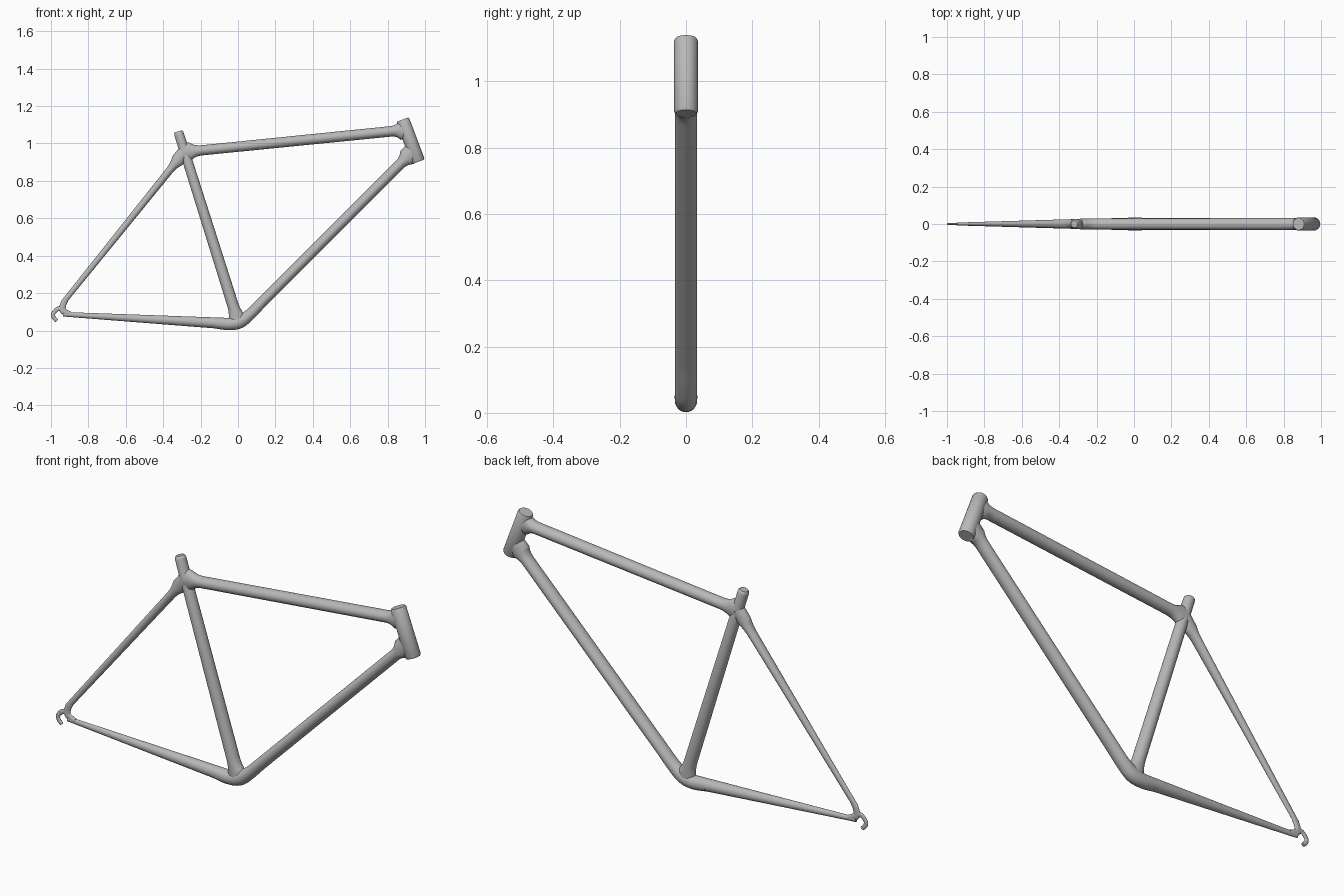
import bpy, bmesh, math
from mathutils import Vector

if "Cube" in bpy.data.objects:
    bpy.data.objects.remove(bpy.data.objects["Cube"])

# Single bare-frame colour
grey = bpy.data.materials.new("frame grey")
grey.use_nodes = True
colour = (0.48, 0.48, 0.48, 1)
grey.diffuse_color = colour
grey.node_tree.nodes["Principled BSDF"].inputs["Base Color"].default_value = colour
SIDES = 24


def curve_through(points, steps):
    """Smooth path through stations (x, z, half width, half depth)."""
    pts = [Vector(p) for p in points]
    out = []
    for i in range(len(pts) - 1):
        p0, p1, p2 = pts[max(i - 1, 0)], pts[i], pts[i + 1]
        p3 = pts[min(i + 2, len(pts) - 1)]
        for s in range(steps):
            t = s / steps
            m1, m2 = (p2 - p0) / 2, (p3 - p1) / 2
            out.append(p1 * (2*t**3 - 3*t**2 + 1) + m1 * (t**3 - 2*t**2 + t)
                       + p2 * (3*t**2 - 2*t**3) + m2 * (t**3 - t**2))
    return out + [pts[-1]]


def sweep(name, stations):
    """Skin elliptical rings along a path lying in the frame's plane."""
    bm = bmesh.new()
    st = [Vector(s) for s in stations]
    rings = []
    for i, s in enumerate(st):
        d = st[min(i + 1, len(st) - 1)] - st[max(i - 1, 0)]
        across = Vector((-d[1], 0, d[0])).normalized()
        ring = []
        for k in range(SIDES):
            a = math.tau * k / SIDES
            co = Vector((s[0], 0, s[1])) + across * s[2] * math.cos(a)
            co.y = s[3] * math.sin(a)
            ring.append(bm.verts.new(co))
        rings.append(ring)
    for r, q in zip(rings, rings[1:]):
        for k in range(SIDES):
            n = (k + 1) % SIDES
            bm.faces.new((r[k], r[n], q[n], q[k]))
    bm.faces.new(rings[0])
    bm.faces.new(rings[-1])
    bmesh.ops.recalc_face_normals(bm, faces=bm.faces)
    mesh = bpy.data.meshes.new(name)
    bm.to_mesh(mesh)
    bm.free()
    mesh.materials.append(grey)
    obj = bpy.data.objects.new(name, mesh)
    bpy.context.collection.objects.link(obj)
    bpy.ops.object.select_all(action='DESELECT')
    obj.select_set(True)
    bpy.context.view_layer.objects.active = obj
    bpy.ops.object.shade_smooth_by_angle(angle=math.radians(40))
    return obj


def flared(a, b, start=None, end=None):
    """Straight tube whose ends widen into a joint: (inset, reach, amount)."""
    a, b = Vector(a), Vector(b)
    length = (b - a).to_2d().length
    marks = {0, length / 2, length}
    for flare, side in ((start, 0), (end, 1)):
        if flare:
            for k in range(9):
                d = flare[0] + flare[1] * k / 8
                marks.add(length - d if side else d)
    out = []
    for m in sorted(marks):
        p = a.lerp(b, m / length)
        for flare, d in ((start, m), (end, length - m)):
            if flare:
                f = min(max(1 - (d - flare[0]) / flare[1], 0), 1)
                p[2] += flare[2] * f ** 2.5
        out.append(p)
    return out


# Upright tubes, with softened open ends
head_top, head_low = Vector((0.88, 1.128, 0.036, 0.036)), Vector((0.963, 0.902, 0.038, 0.036))
head = [head_top.lerp(head_low, t) for t in (0, 0.03, 0.5, 0.97, 1)]
for end in (head[0], head[-1]):
    end[2] -= 0.004
    end[3] -= 0.004
sweep("head_tube", head)

seat = flared((0.003, 0.04, 0.031, 0.031), (-0.315, 1.05, 0.026, 0.027), start=(0.04, 0.07, 0.012))
seat.append(Vector((-0.317, 1.058, 0.025, 0.025)))
seat.append(Vector((-0.319, 1.065, 0.019, 0.018)))
sweep("seat_tube", seat)

# Main triangle
sweep("top_tube", flared((-0.287, 0.954, 0.027, 0.029), (0.9, 1.073, 0.028, 0.032),
                         (0.03, 0.07, 0.022), (0.035, 0.05, 0.022)))
sweep("down_tube", flared((0.064, 0.086, 0.028, 0.033), (0.935, 0.957, 0.028, 0.033),
                          end=(0.045, 0.06, 0.022)))

# Rounded bend joining the down tube to the chain stay
sweep("bottom_bracket", curve_through([
    (-0.12, 0.039, 0.028, 0.031), (-0.05, 0.035, 0.033, 0.033),
    (0.01, 0.047, 0.035, 0.034), (0.064, 0.086, 0.03, 0.033),
    (0.12, 0.142, 0.028, 0.033)], 6))

# Tapering rear stays
sweep("chain_stay", flared((-0.935, 0.087, 0.012, 0.008), (-0.04, 0.036, 0.031, 0.033)))
sweep("seat_stay", flared((-0.935, 0.149, 0.014, 0.008), (-0.286, 0.955, 0.021, 0.027),
                          end=(0.06, 0.08, 0.015)))

# Rear dropout: web between the stays and the hooked axle slot
sweep("dropout_web", curve_through([
    (-0.918, 0.17, 0.014, 0.009), (-0.936, 0.135, 0.017, 0.008),
    (-0.935, 0.105, 0.017, 0.008), (-0.895, 0.086, 0.014, 0.009)], 6))
sweep("dropout_hook", curve_through([
    (-0.93, 0.118, 0.014, 0.007), (-0.965, 0.115, 0.012, 0.006),
    (-0.988, 0.09, 0.011, 0.006), (-0.985, 0.07, 0.011, 0.006),
    (-0.968, 0.052, 0.01, 0.006)], 6))
